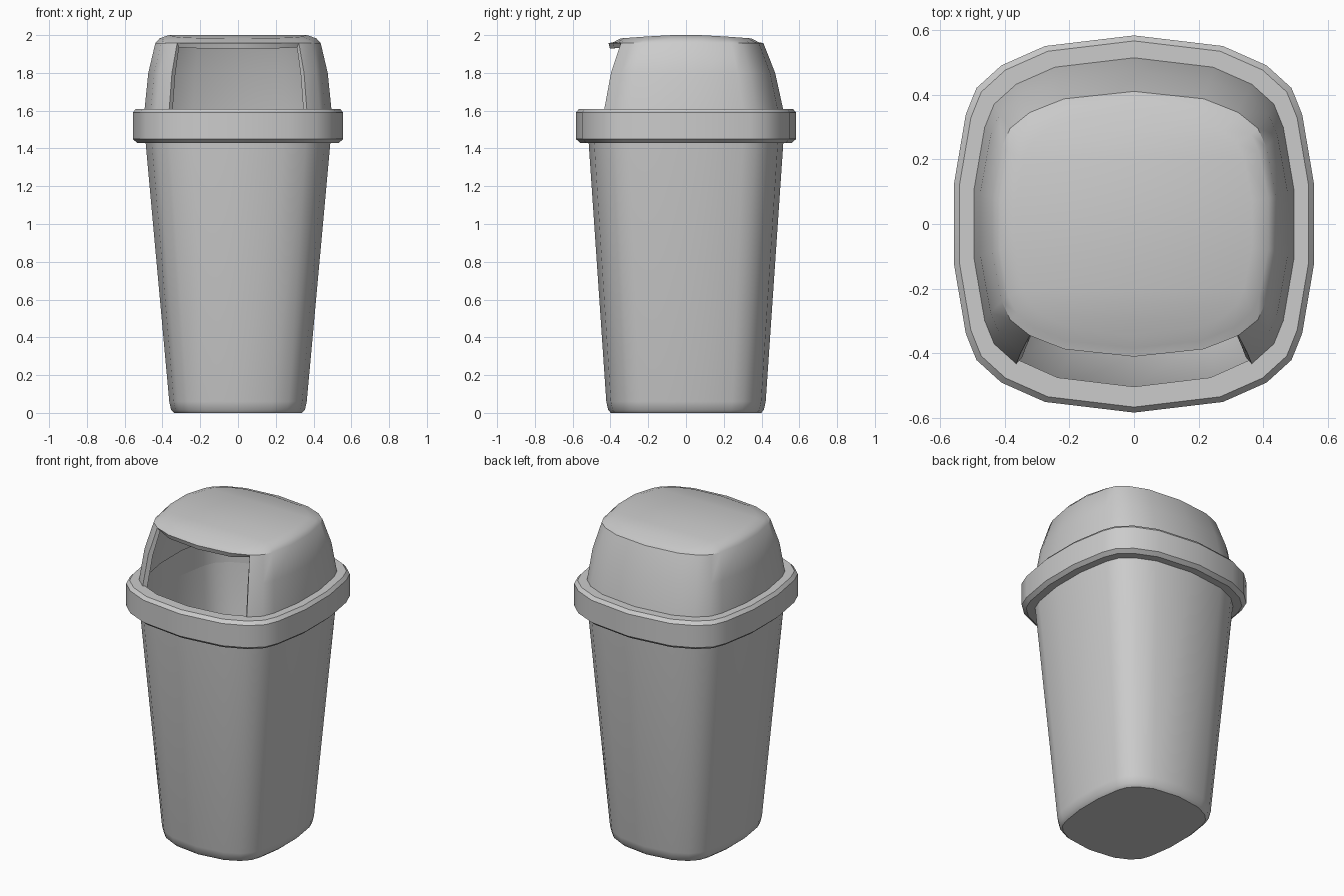
import bpy, bmesh

if "Cube" in bpy.data.objects:
    bpy.data.objects.remove(bpy.data.objects["Cube"])

# Quarter outline of the rounded-square section, front middle to right side
Q = [(0, -.585), (.275, -.552), (.41, -.492), (.487, -.422), (.52, -.34), (.557, -.122)]
RIGHT = Q + [(x, -y) for x, y in reversed(Q)]
OUTLINE = RIGHT + [(-x, y) for x, y in reversed(RIGHT[1:-1])]
N = len(OUTLINE)


def loft(bm, profile, crown=0.0, closed=False, skip=lambda row, i: False):
    """Loft the outline through (half width, half depth, z) rings."""
    rings = []
    for sx, sy, z in profile:
        ring = []
        for x, y in OUTLINE:
            px, py = x / .557 * sx, y / .585 * sy
            drop = crown * max(0, abs(py) - .1) if z > 1.98 else 0
            ring.append(bm.verts.new((px, py, z - drop)))
        rings.append(ring)
    pairs = list(zip(rings, rings[1:]))
    if closed:
        pairs.append((rings[-1], rings[0]))
    for row, (a, b) in enumerate(pairs):
        for i in range(N):
            if not skip(row, i):
                j = (i + 1) % N
                bm.faces.new((a[i], a[j], b[j], b[i]))
    return rings


def cap(bm, ring, flip=False):
    """Fill a ring with strips running left to right."""
    h = N // 2
    for i in range(h):
        vs = [ring[i], ring[i + 1], ring[(N - i - 1) % N], ring[(N - i) % N]]
        vs = list(dict.fromkeys(vs))
        bm.faces.new(vs[::-1] if flip else vs)


def finish(bm, name, thickness=0):
    mesh = bpy.data.meshes.new(name)
    bm.to_mesh(mesh)
    bm.free()
    ob = bpy.data.objects.new(name, mesh)
    bpy.context.collection.objects.link(ob)
    bpy.ops.object.select_all(action='DESELECT')
    ob.select_set(True)
    bpy.context.view_layer.objects.active = ob
    if thickness:
        mod = ob.modifiers.new("wall", 'SOLIDIFY')
        mod.thickness = thickness
        mod.offset = -1
        bpy.ops.object.modifier_apply(modifier=mod.name)
    bpy.ops.object.shade_smooth_by_angle(angle=0.66)
    return ob


# Tapered hollow body
bm = bmesh.new()
rings = loft(bm, [(.337, .398, 0), (.354, .412, .015), (.364, .422, .06), (.49, .516, 1.44),
                  (.478, .503, 1.44), (.35, .408, .06), (.33, .39, .03)])
cap(bm, rings[0], flip=True)
cap(bm, rings[-1])
finish(bm, "bin_body")

# Thick collar between body and lid
bm = bmesh.new()
loft(bm, [(.478, .503, 1.43), (.535, .56, 1.43), (.557, .583, 1.45), (.557, .583, 1.59),
          (.54, .566, 1.61), (.478, .503, 1.61)], closed=True)
finish(bm, "collar")

# Domed lid with the front opening left out below the top edge
bm = bmesh.new()
opening = (N - 2, N - 1, 0, 1)
rings = loft(bm, [(.495, .515, 1.605), (.475, .472, 1.8), (.438, .41, 1.957), (.415, .383, 1.983),
                  (.365, .345, 2.0)], crown=.07,
             skip=lambda row, i: row < 2 and i in opening)
cap(bm, rings[-1])
finish(bm, "lid", thickness=.028)
